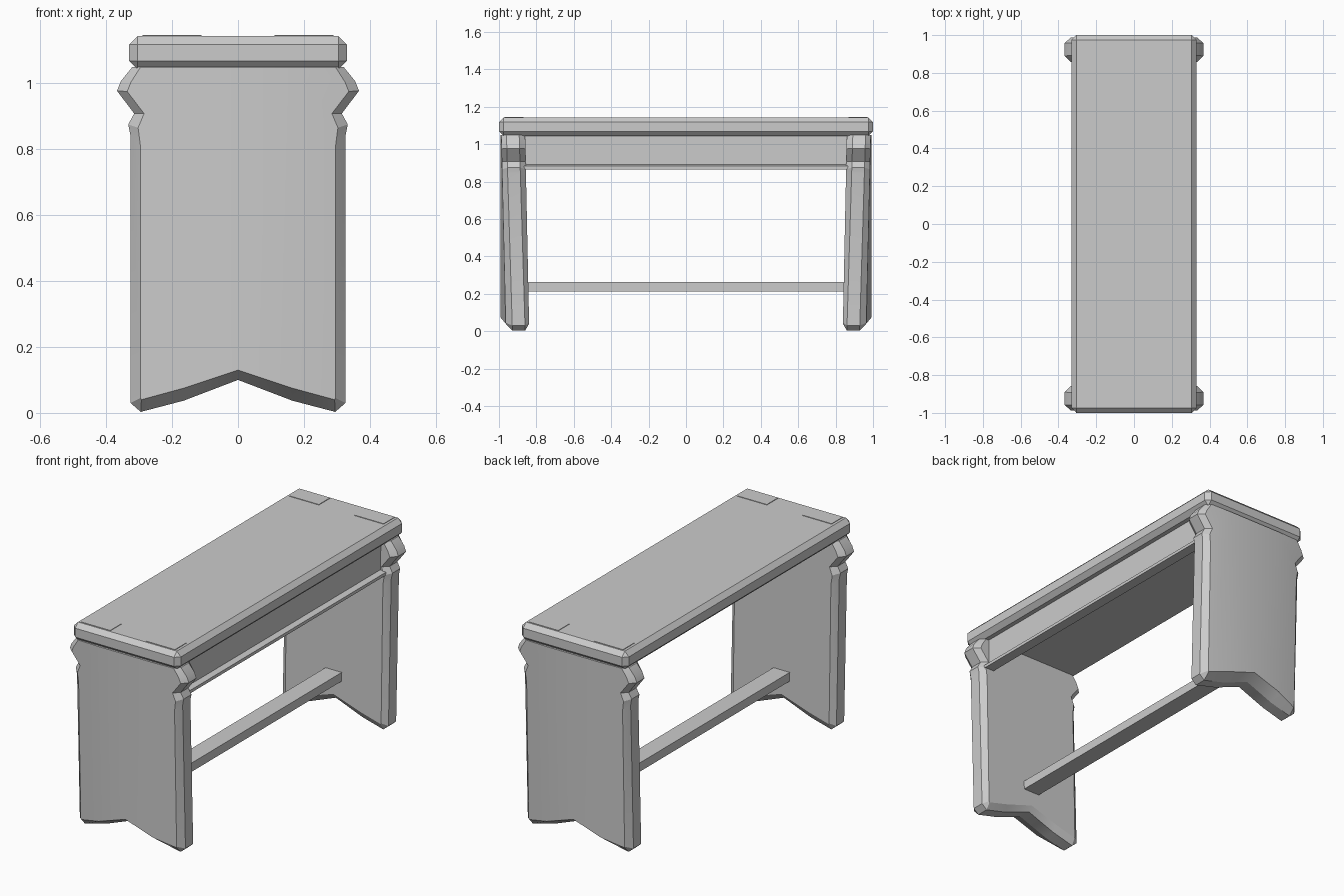
import bpy, bmesh, math

if "Cube" in bpy.data.objects:
    bpy.data.objects.remove(bpy.data.objects["Cube"])


def finish(name, bm):
    bmesh.ops.recalc_face_normals(bm, faces=bm.faces)
    mesh = bpy.data.meshes.new(name)
    bm.to_mesh(mesh)
    bm.free()
    obj = bpy.data.objects.new(name, mesh)
    bpy.context.collection.objects.link(obj)
    return obj


def box(name, lo, hi):
    bm = bmesh.new()
    bmesh.ops.create_cube(bm, size=1)
    for v in bm.verts:
        v.co = [(a + b) / 2 + c * (b - a) for a, b, c in zip(lo, hi, v.co)]
    return finish(name, bm)


def mirror(obj, x=True, y=True):
    m = obj.modifiers.new("mirror", "MIRROR")
    m.use_axis = (x, y, False)
    m.merge_threshold = 0.0005


# Seat plank with chamfered edges
seat = box("seat", (-.33, -1, 1.043), (.33, 1, 1.143))
bev = seat.modifiers.new("chamfer", "BEVEL")
bev.width = .025
bev.segments = 1

# Leg tenons showing just above the seat
tenons = box("leg_tenons", (.11, .87, 1.06), (.29, .97, 1.146))
mirror(tenons)

# Panel legs: half outline (x, z) for the rim and for the inset face
rim = [(0, .10), (.165, .037), (.295, .003), (.326, .03), (.326, .84),
       (.333, .875), (.315, .908), (.367, .977), (.355, 1.007), (.32, 1.05),
       (.165, 1.05), (0, 1.05)]
face = [(0, .13), (.165, .075), (.293, .04), (.296, .045), (.296, .81),
        (.303, .865), (.285, .908), (.336, .975), (.325, 1.003), (.295, 1.05),
        (.165, 1.05), (0, 1.05)]
# Each layer: outline, y at floor, y at top (legs splay slightly)
layers = [(face, -.963, -.988), (rim, -.928, -.96),
          (rim, -.86, -.892), (face, -.838, -.86)]
bm = bmesh.new()
rings = []
for i, (outline, y0, y1) in enumerate(layers):
    ring = []
    for x, z in outline:
        y = y0 + (y1 - y0) * z / 1.05
        if i == 0 and x < .2:
            y = -.993
        ring.append(bm.verts.new((x, y, z)))
    rings.append(ring)
for a, b in zip(rings, rings[1:]):
    for i in range(len(rim) - 1):
        bm.faces.new((a[i], a[i + 1], b[i + 1], b[i]))
for r in (rings[0], rings[-1]):
    bm.faces.new((r[0], r[1], r[-2], r[-1]))
    bm.faces.new(r[1:-1])
legs = finish("legs", bm)
bpy.context.view_layer.objects.active = legs
legs.select_set(True)
bpy.ops.object.shade_smooth_by_angle(angle=math.radians(20))
mirror(legs)

# Apron board with a projecting lower lip, on the right side only
section = [(.25, .865), (.308, .865), (.308, .882), (.28, .892), (.28, 1.05), (.25, 1.05)]
bm = bmesh.new()
ends = [[bm.verts.new((x, y, z)) for x, z in section] for y in (-.88, .88)]
for e in ends:
    bm.faces.new(e)
for i in range(len(section)):
    j = (i + 1) % len(section)
    bm.faces.new((ends[0][i], ends[0][j], ends[1][j], ends[1][i]))
finish("apron", bm)

# Low stretcher bar
box("stretcher", (-.05, -.86, .213), (.05, .86, .262))
